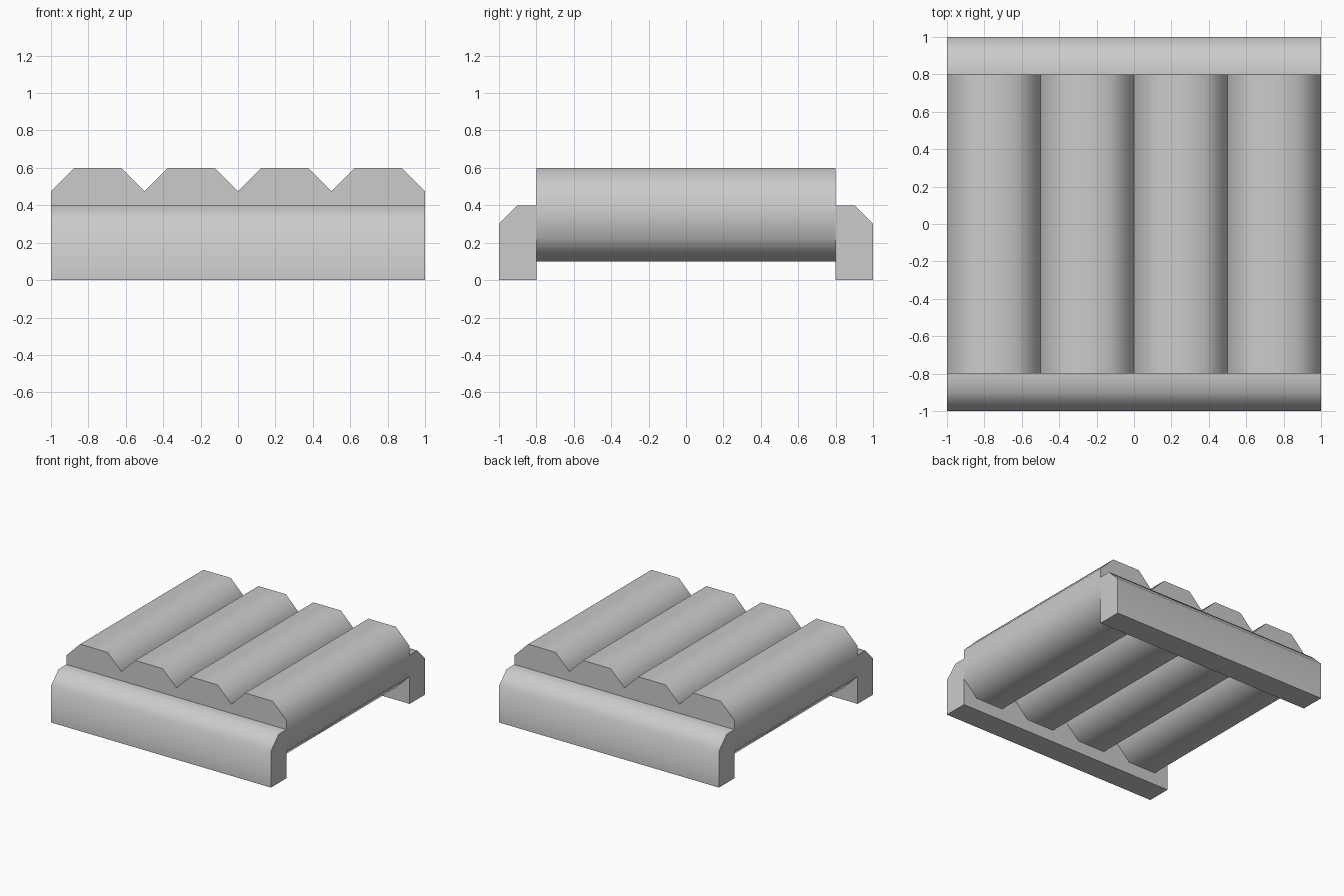
import bpy, bmesh, math
from mathutils import Matrix, Vector

if "Cube" in bpy.data.objects:
    bpy.data.objects.remove(bpy.data.objects["Cube"])


def extrude_profile(name, points, direction):
    """Extrude a closed 3D profile, with smooth chamfers and crisp ends."""
    bm = bmesh.new()
    face = bm.faces.new([bm.verts.new(p) for p in points])
    ext = bmesh.ops.extrude_face_region(bm, geom=[face], use_keep_orig=True)
    verts = [g for g in ext["geom"] if isinstance(g, bmesh.types.BMVert)]
    bmesh.ops.translate(bm, verts=verts, vec=Vector(direction))
    bmesh.ops.recalc_face_normals(bm, faces=bm.faces)
    for f in bm.faces:
        f.smooth = True
    mesh = bpy.data.meshes.new(name)
    bm.to_mesh(mesh)
    bm.free()
    mesh.set_sharp_from_angle(angle=math.radians(50))
    obj = bpy.data.objects.new(name, mesh)
    bpy.context.collection.objects.link(obj)
    return obj


# Four chamfered slats running front to back
h, c = 0.25, 0.125
octagon = [(-h, -c), (-c, -h), (c, -h), (h, -c),
           (h, c), (c, h), (-c, h), (-h, c)]
for i in range(4):
    cx = -0.75 + 0.5 * i
    extrude_profile(f"slat_{i + 1}",
                    [(cx + x, -0.8, 0.35 + z) for x, z in octagon],
                    (0, 1.6, 0))

# Front and back rails, chamfered on the outer top edge
rail = [(0.8, 0), (1, 0), (1, 0.3), (0.9, 0.4), (0.8, 0.4)]
for name, side in (("front_rail", -1), ("back_rail", 1)):
    extrude_profile(name, [(-1, side * y, z) for y, z in rail], (2, 0, 0))
